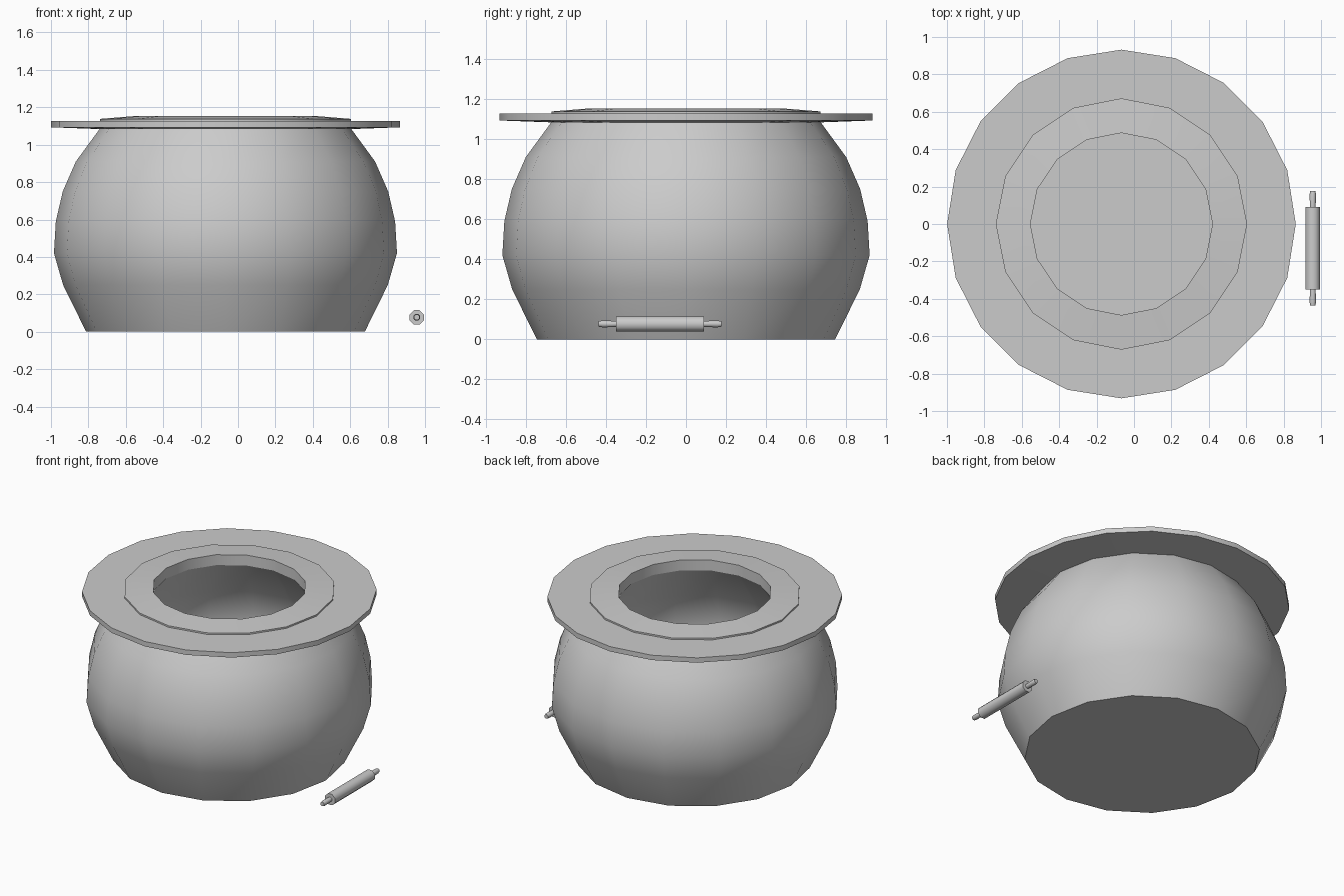
import bpy, bmesh
from math import cos, sin, pi, radians
from mathutils import Matrix

if "Cube" in bpy.data.objects:
    bpy.data.objects.remove(bpy.data.objects["Cube"])


def lathe(name, profile, sides, matrix, closed=False, phase=0.0, angle=30):
    """Revolve (radius, height) points about z; radius 0 makes a pole."""
    bm = bmesh.new()
    rings = []
    for r, z in profile:
        if r == 0:
            rings.append([bm.verts.new((0, 0, z))] * sides)
        else:
            rings.append([bm.verts.new((r * cos(phase + 2 * pi * i / sides),
                                        r * sin(phase + 2 * pi * i / sides), z))
                          for i in range(sides)])
    pairs = list(zip(rings, rings[1:]))
    if closed:
        pairs.append((rings[-1], rings[0]))
    for a, b in pairs:
        for i in range(sides):
            j = (i + 1) % sides
            bm.faces.new(list(dict.fromkeys((a[i], a[j], b[j], b[i]))))
    bmesh.ops.recalc_face_normals(bm, faces=bm.faces)
    bm.transform(matrix)
    mesh = bpy.data.meshes.new(name)
    bm.to_mesh(mesh)
    bm.free()
    obj = bpy.data.objects.new(name, mesh)
    bpy.context.collection.objects.link(obj)
    bpy.ops.object.select_all(action='DESELECT')
    obj.select_set(True)
    bpy.context.view_layer.objects.active = obj
    bpy.ops.object.shade_smooth_by_angle(angle=radians(angle))
    return obj


pot_place = Matrix.Translation((-0.067, 0, 0))

# Hollow round pot: outer wall, thick sloped rim, inner wall and floor
lathe("pot_body", [
    (0, 0), (0.745, 0), (0.868, 0.25), (0.917, 0.42), (0.907, 0.59),
    (0.870, 0.75), (0.800, 0.91), (0.672, 1.085), (0.672, 1.138),
    (0.487, 1.153), (0.487, 1.08), (0.655, 0.82), (0.710, 0.69),
    (0.725, 0.57), (0.717, 0.44), (0.680, 0.31), (0.615, 0.18), (0, 0.18),
], 16, pot_place)

# Wide flat collar around the neck
lathe("collar", [
    (0.66, 1.083), (0.932, 1.093), (0.932, 1.127), (0.66, 1.127),
], 20, pot_place, closed=True)

# Small rolling pin lying beside the pot, along y
pin_place = Matrix.Translation((0.956, -0.13, 0.077)) @ Matrix.Rotation(pi / 2, 4, 'X')
half = [(0, 0.307), (0.015, 0.307), (0.019, 0.285), (0.016, 0.22), (0.041, 0.22)]
lathe("rolling_pin", half + [(r, -h) for r, h in reversed(half)], 8,
      pin_place, phase=pi / 8, angle=50)
